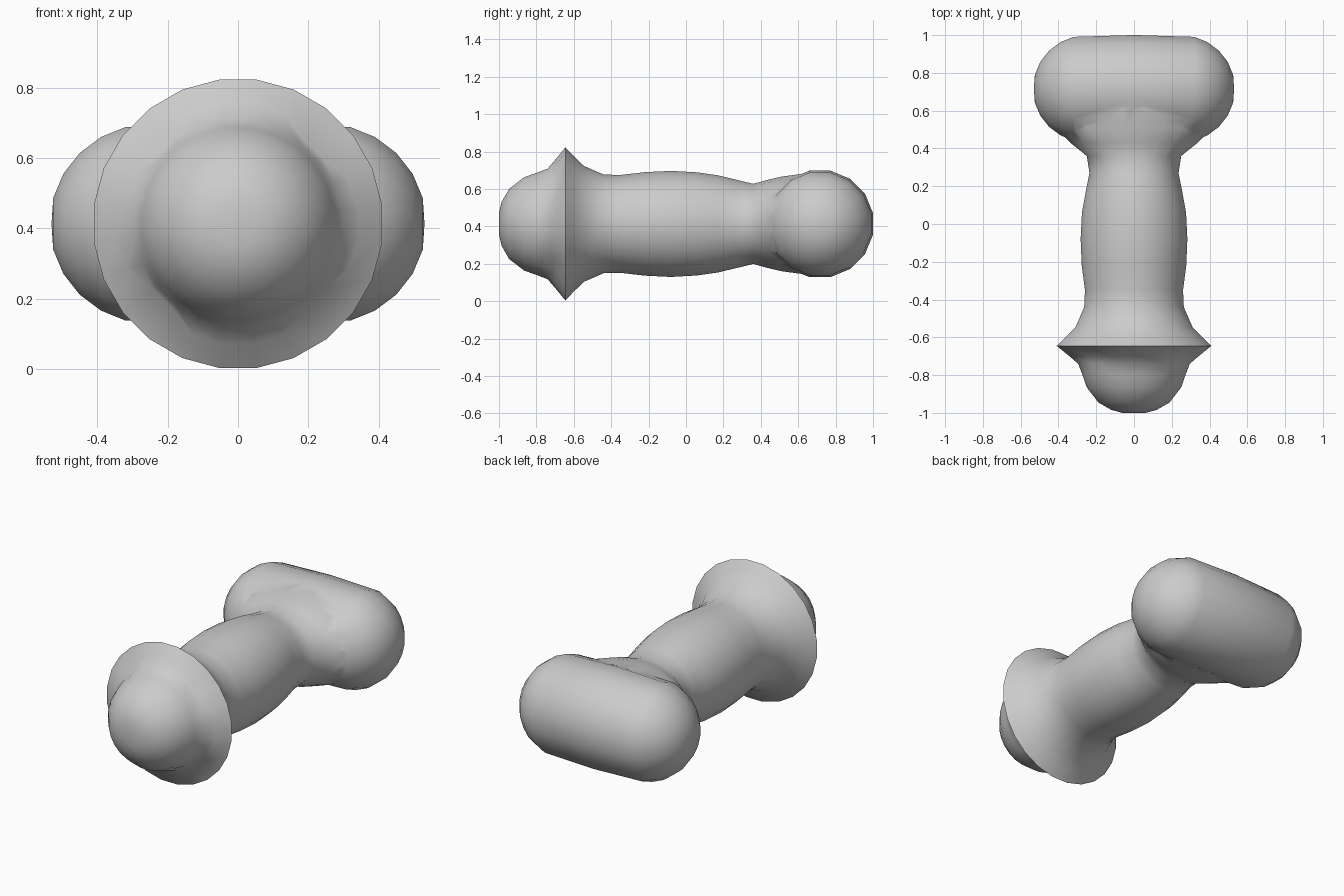
import bpy, bmesh, math
from mathutils import Matrix

if "Cube" in bpy.data.objects:
    bpy.data.objects.remove(bpy.data.objects["Cube"], do_unlink=True)

AXIS_Z = 0.413
SIDES = 24

grey = bpy.data.materials.new("plain grey")
grey.use_nodes = True
COLOUR = (0.6, 0.6, 0.6, 1)
grey.diffuse_color = COLOUR
grey.node_tree.nodes["Principled BSDF"].inputs["Base Color"].default_value = COLOUR


def make_object(name, bm):
    bmesh.ops.recalc_face_normals(bm, faces=bm.faces)
    mesh = bpy.data.meshes.new(name)
    bm.to_mesh(mesh)
    bm.free()
    mesh.materials.append(grey)
    obj = bpy.data.objects.new(name, mesh)
    bpy.context.collection.objects.link(obj)
    return obj


# Domed head, flared rim, bulging shaft and neck: y, half width, half height, corner dent
sections = [
    (-1.0, 0.06, 0.06, 0), (-0.985, 0.12, 0.12, 0), (-0.945, 0.19, 0.19, 0),
    (-0.865, 0.252, 0.252, 0), (-0.8, 0.275, 0.275, 0), (-0.74, 0.298, 0.298, 0.01),
    (-0.70, 0.345, 0.345, 0.05), (-0.645, 0.413, 0.413, 0), (-0.6, 0.365, 0.365, 0),
    (-0.545, 0.312, 0.312, 0), (-0.44, 0.266, 0.266, 0), (-0.35, 0.262, 0.264, 0),
    (-0.22, 0.279, 0.279, 0), (-0.08, 0.285, 0.286, 0), (0.06, 0.278, 0.278, 0),
    (0.17, 0.258, 0.262, 0), (0.27, 0.238, 0.238, 0), (0.36, 0.252, 0.216, 0),
    (0.43, 0.34, 0.236, 0), (0.51, 0.42, 0.255, 0), (0.62, 0.42, 0.27, 0),
]
bm = bmesh.new()
rings = []
for y, rx, rz, dent in sections:
    ring = []
    for i in range(SIDES):
        a = math.tau * (i + 0.5) / SIDES
        k = 1 - dent / rx * abs(math.sin(2 * a)) ** 6
        ring.append(bm.verts.new((rx * k * math.cos(a), y, AXIS_Z + rz * k * math.sin(a))))
    rings.append(ring)
for r0, r1 in zip(rings, rings[1:]):
    for i in range(SIDES):
        j = (i + 1) % SIDES
        bm.faces.new((r0[i], r0[j], r1[j], r1[i]))
bm.faces.new(rings[0])
bm.faces.new(rings[-1])
body = make_object("head_and_shaft", bm)

# Crosswise capsule at the back: a sphere pulled apart along x
bm = bmesh.new()
bmesh.ops.create_uvsphere(bm, u_segments=16, v_segments=12, radius=0.29)
turn = Matrix.Rotation(math.pi / 2, 4, 'Y') @ Matrix.Rotation(math.pi / 16, 4, 'Z')
bmesh.ops.transform(bm, matrix=turn, verts=bm.verts)
for v in bm.verts:
    if abs(v.co.x) > 0.01:
        v.co.x = math.copysign(min(abs(v.co.x) + 0.245, 0.53), v.co.x)
    v.co.y += 0.716
    v.co.z += AXIS_Z
capsule = make_object("end_capsule", bm)

# Fuse both parts into one skin
union = body.modifiers.new("fuse", 'BOOLEAN')
union.operation = 'UNION'
union.solver = 'EXACT'
union.object = capsule
bpy.ops.object.select_all(action='DESELECT')
bpy.context.view_layer.objects.active = body
body.select_set(True)
bpy.ops.object.modifier_apply(modifier=union.name)
bpy.data.objects.remove(capsule, do_unlink=True)
body.name = "body"
bpy.ops.object.shade_smooth_by_angle(angle=math.radians(60))
